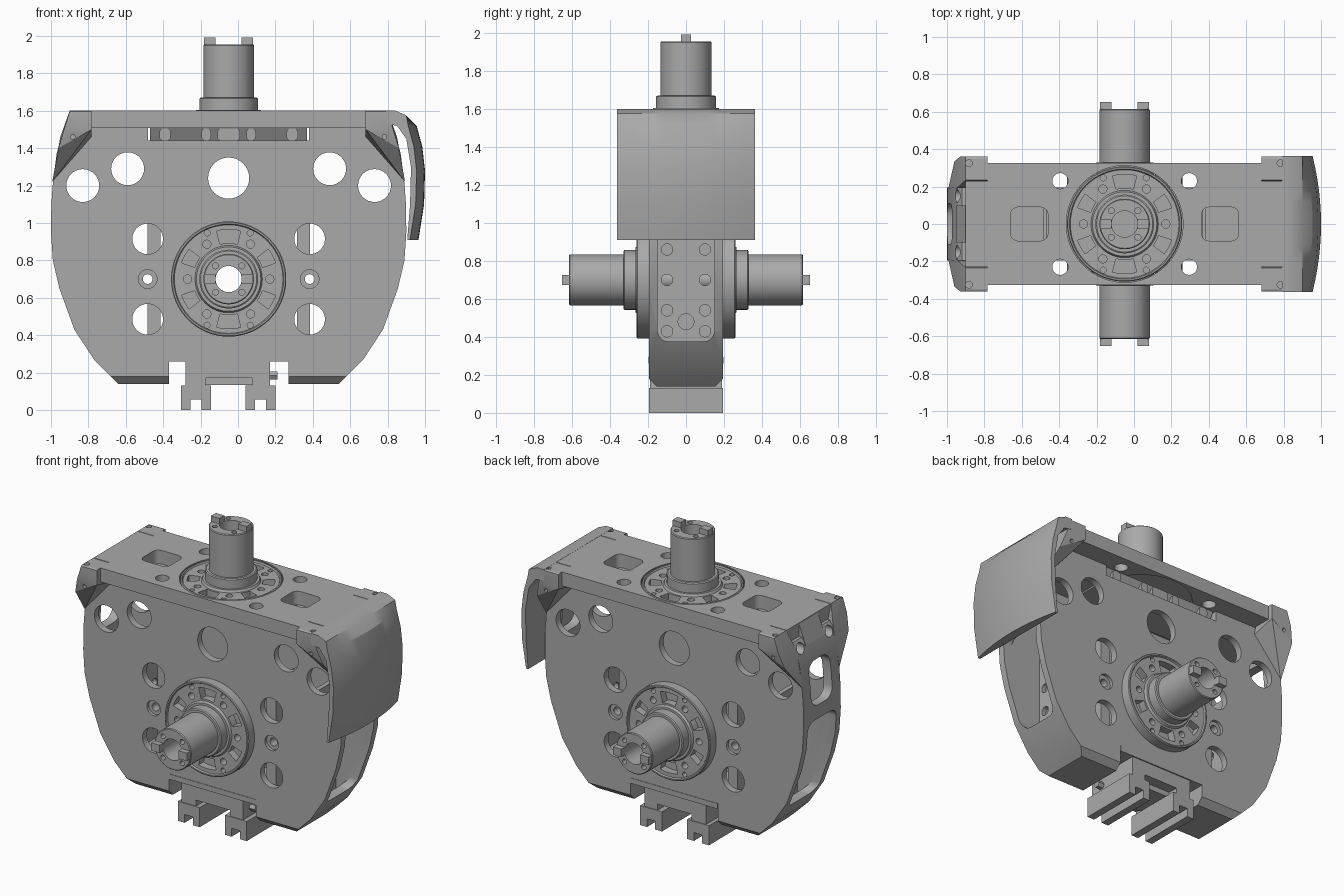
import bpy, bmesh
from math import sin, cos, pi, radians
from mathutils import Matrix

if "Cube" in bpy.data.objects:
    bpy.data.objects.remove(bpy.data.objects["Cube"], do_unlink=True)

CX = -0.05          # symmetry plane of the body
GREY = (0.4, 0.4, 0.4, 1)
mat = bpy.data.materials.new("machined grey")
mat.use_nodes = True
mat.diffuse_color = GREY
mat.node_tree.nodes["Principled BSDF"].inputs["Base Color"].default_value = GREY


def finish(name, bm):
    bmesh.ops.recalc_face_normals(bm, faces=bm.faces)
    me = bpy.data.meshes.new(name)
    bm.to_mesh(me)
    bm.free()
    me.materials.append(mat)
    ob = bpy.data.objects.new(name, me)
    bpy.context.collection.objects.link(ob)
    return ob


def add_loft(bm, rings, closed=False):
    vs = [[bm.verts.new(p) for p in r] for r in rings]
    n = len(vs[0])
    pairs = list(zip(vs, vs[1:])) + ([(vs[-1], vs[0])] if closed else [])
    for a, b in pairs:
        for i in range(n):
            j = (i + 1) % n
            bm.faces.new((a[i], a[j], b[j], b[i]))
    if not closed:
        bm.faces.new(vs[0])
        bm.faces.new(vs[-1])


def at(axis, p, h):
    return {"x": (h, p[0], p[1]), "y": (p[0], h, p[1]), "z": (p[0], p[1], h)}[axis]


def prisms(name, shapes, axis, lo, hi):
    bm = bmesh.new()
    for pts in shapes:
        add_loft(bm, [[at(axis, p, h) for p in pts] for h in (lo, hi)])
    return finish(name, bm)


def hull(name, pts):
    bm = bmesh.new()
    for p in pts:
        bm.verts.new(p)
    bmesh.ops.convex_hull(bm, input=bm.verts)
    return finish(name, bm)


def circle(x, y, r, n=32):
    return [(x + r * cos(2 * pi * i / n), y + r * sin(2 * pi * i / n)) for i in range(n)]


def rect(x0, x1, y0, y1, r=0):
    if not r:
        return [(x0, y0), (x1, y0), (x1, y1), (x0, y1)]
    out = []
    for k, (x, y) in enumerate([(x1 - r, y1 - r), (x0 + r, y1 - r), (x0 + r, y0 + r), (x1 - r, y0 + r)]):
        out += [(x + r * cos(radians(90 * k + a)), y + r * sin(radians(90 * k + a))) for a in range(0, 91, 18)]
    return out


def sector(mid, half, r0, r1):
    angs = [radians(mid + half * t / 3) for t in range(-3, 4)]
    return [(r1 * cos(a), r1 * sin(a)) for a in angs] + [(r0 * cos(a), r0 * sin(a)) for a in reversed(angs)]


def cut(target, *cutters):
    bpy.context.view_layer.objects.active = target
    for c in cutters:
        m = target.modifiers.new("cut", "BOOLEAN")
        m.operation, m.solver, m.object = "DIFFERENCE", "EXACT", c
        bpy.ops.object.modifier_apply(modifier=m.name)
        bpy.data.objects.remove(c, do_unlink=True)


# Hollow body shell
half = [(0.59, 0.14), (0.72, 0.27), (0.825, 0.43), (0.905, 0.65), (0.94, 0.8), (0.95, 0.95),
        (0.948, 1.1), (0.94, 1.21), (0.92, 1.37), (0.89, 1.48), (0.87, 1.51)]
outline = [(CX + x, z) for x, z in half] + [(CX - x, z) for x, z in reversed(half)]
body = prisms("body_shell", [outline], "y", -0.195, 0.195)
bm = bmesh.new()
bm.from_mesh(body.data)
low = [e for e in bm.edges if all(v.co.z < 0.15 for v in e.verts) and abs(e.verts[0].co.x - e.verts[1].co.x) > 0.1]
bmesh.ops.bevel(bm, geom=low, offset=0.04, segments=1, affect="EDGES")
bm.to_mesh(body.data)
bm.free()
inner = [(CX + (x - CX) * 0.935, min(max(z, 0.33), 1.43)) for x, z in outline if z > 0.2 and z < 1.5]
holes = [circle(CX, 1.24, 0.11), circle(CX, 0.7, 0.07)]
for s in (-1, 1):
    holes += [circle(CX + s * x, z, r) for x, z, r in
              [(0.54, 1.29, 0.088), (0.78, 1.2, 0.088), (0.433, 0.915, 0.082), (0.433, 0.485, 0.082), (0.433, 0.7, 0.05)]]
ends = [rect(-0.15, 0.15, 0.375, 0.97, 0.06), rect(-0.11, 0.11, 1.06, 1.35, 0.07),
        circle(-0.15, 1.46, 0.035), circle(0.15, 1.46, 0.035)]
cut(body, prisms("cavity", [inner], "y", -0.15, 0.15),
    prisms("side_holes", holes, "y", -0.3, 0.3),
    prisms("end_windows_a", ends, "x", -1.2, -0.74),
    prisms("end_windows_b", ends, "x", 0.64, 1.2),
    prisms("bottom_notch", [rect(-0.37, 0.27, 0, 0.29)], "y", -0.3, 0.3),
    prisms("top_slot", [rect(-0.48, 0.38, 1.44, 1.6)], "y", -0.3, 0.3))

# Sloped core behind the top slot, with bolt heads
hull("slot_core", [(x, s * y, z) for x in (-0.47, 0.37) for s in (-1, 1) for y, z in [(0.18, 1.509), (0.13, 1.42)]])
prisms("slot_bosses", [rect(CX + x - w, CX + x + w, 1.44, 1.505, 0.02)
                       for x, w in [(0, 0.06), (-0.34, 0.03), (-0.12, 0.025), (0.12, 0.025), (0.34, 0.03)]],
       "y", -0.185, 0.185)

# Internal drum, end panels, struts and bushings
drum = prisms("inner_drum", [circle(CX, 0.7, 0.28, 48)], "y", -0.152, 0.152)
cut(drum, prisms("bore", [circle(CX, 0.7, 0.07)], "y", -0.3, 0.3))
dots = [circle(s * 0.1, z, 0.03, 20) for s in (-1, 1) for z in (0.43, 0.54, 0.7, 0.86)] + [circle(0, 0.48, 0.042, 20)]
for side, s in (("right", -1), ("left", 1)):
    x = CX + s * 0.65
    panel = prisms(side + "_end_panel", [rect(-0.152, 0.152, 0.32, 1.05)], "x", x - 0.015, x + 0.015)
    cut(panel, prisms("panel_holes", dots, "x", x - 0.1, x + 0.1))
    a = CX + s * 0.4
    prisms(side + "_struts", [rect(a - 0.035, a + 0.035, 0.76, 1.05), rect(a - 0.035, a + 0.035, 0.32, 0.64)],
           "y", -0.152, 0.152)
    bush = prisms(side + "_bushing", [circle(CX + s * 0.433, 0.7, 0.05)], "y", -0.175, 0.175)
    cut(bush, prisms("bush_bore", [circle(CX + s * 0.433, 0.7, 0.026)], "y", -0.3, 0.3))

# Top plate with pockets, holes and a seat for the flange
quarter = [(0.85, 0.23), (0.733, 0.23), (0.733, 0.325)]
plate_pts = []
for sx, sy in ((1, 1), (-1, 1), (-1, -1), (1, -1)):
    q = [(CX + sx * x, sy * y) for x, y in quarter]
    plate_pts += q if sx * sy > 0 else q[::-1]
plate = prisms("top_plate", [plate_pts], "z", 1.508, 1.6)
cuts = [circle(CX, 0, 0.312, 64)]
for s in (-1, 1):
    cuts.append(rect(CX + s * 0.51 - 0.1, CX + s * 0.51 + 0.1, -0.09, 0.09, 0.04))
    cuts += [circle(CX + s * 0.345, t * 0.23, 0.042) for t in (-1, 1)]
cut(plate, prisms("plate_cuts", cuts, "z", 1.4, 1.7))

# Tapered corner ears
for side, s in (("right", -1), ("left", 1)):
    for end, t in (("front", -1), ("back", 1)):
        pts = [(0.85, 0.36, 1.595), (0.733, 0.36, 1.595), (0.733, 0.36, 1.5), (0.88, 0.36, 1.5), (0.91, 0.335, 1.4),
               (0.733, 0.235, 1.6), (0.85, 0.235, 1.6), (0.85, 0.35, 1.6), (0.733, 0.35, 1.6),
               (0.733, 0.19, 1.46), (0.9, 0.19, 1.46), (0.943, 0.19, 1.22)]
        ear = hull(f"{end}_{side}_ear", [(CX + s * x, t * y, z) for x, y, z in pts])
        cut(ear, prisms("screw", [circle(CX + s * 0.833, t * 0.325, 0.018, 16)], "z", 1.54, 1.7),
            prisms("screw", [circle(CX + s * 0.833, 1.46, 0.012, 16)], "y", t * 0.3, t * 0.4))
    # cross wall closing the end between the ears
    hull(side + "_end_cap", [(CX + s * x, y, z) for y in (-0.1, 0.1)
                             for x, z in [(0.8, 1.59), (0.85, 1.59), (0.9, 1.46), (0.8, 1.46)]])

# Curved shield over the left end
shield = [(0.79, 1.601), (0.84, 1.601), (0.9, 1.575), (0.955, 1.52), (0.985, 1.41), (1, 1.28), (0.995, 1.1), (0.965, 0.91),
          (0.905, 0.91), (0.92, 1.1), (0.925, 1.3), (0.9, 1.45), (0.85, 1.52), (0.79, 1.53)]
bm = bmesh.new()
add_loft(bm, [[(x - (0.045 * (k / 6) ** 2 if x > 0.94 else 0), 0.363 * k / 6, z) for x, z in shield] for k in range(-6, 7)])
finish("shield", bm)

# Rotary joint: flange, collar and hollow hub, turned about local z
prof = [(0.07, -0.07), (0.308, -0.07), (0.308, -0.005), (0.303, 0), (0.295, 0), (0.29, -0.01), (0.18, -0.01),
        (0.172, 0.005), (0.157, 0.005), (0.157, 0.065), (0.15, 0.07), (0.135, 0.07), (0.135, 0.35), (0.13, 0.355),
        (0.07, 0.355)]
bm = bmesh.new()
N = 64
add_loft(bm, [[(r * cos(2 * pi * i / N), r * sin(2 * pi * i / N), h) for r, h in prof] for i in range(N)], closed=True)
joint = finish("top_joint", bm)
pockets = [sector(a, 14, 0.192, 0.265) for a in (90, 270)] + [sector(a, 9, 0.192, 0.265) for a in (28, 152, 208, 332)]
pockets += [circle(0.22 * cos(radians(a)), 0.22 * sin(radians(a)), 0.022, 16) for a in (0, 58, 122, 180, 238, 302)]
pockets += [circle(0.272 * cos(radians(a)), 0.272 * sin(radians(a)), 0.016, 16) for a in (65, 115, 245, 295)]
bolts = [circle(0.1 * cos(radians(a)), 0.1 * sin(radians(a)), 0.016, 16) for a in (45, 135, 225, 315)]
cut(joint, prisms("pockets", pockets, "z", -0.06, 0.03), prisms("bolts", bolts, "z", 0.31, 0.4))
tabs = prisms("top_joint_tabs", [rect(s * 0.1 - 0.031, s * 0.1 + 0.031, -0.026, 0.026) for s in (-1, 1)], "z", 0.33, 0.392)
for part in (joint, tabs):
    for name, y, ang in (("front", -0.26, 90), ("back", 0.26, -90)):
        ob = bpy.data.objects.new(part.name.replace("top", name), part.data)
        bpy.context.collection.objects.link(ob)
        ob.matrix_world = Matrix.Translation((CX, y, 0.7)) @ Matrix.Rotation(radians(ang), 4, "X")
    part.matrix_world = Matrix.Translation((CX, 0, 1.6))

# Bottom connector with two notched feet
prisms("connector_plate", [rect(-0.37, 0.27, 0.26, 0.295)], "y", -0.198, 0.198)
prisms("connector_block", [[(-0.28, 0.27), (-0.28, 0.13), (-0.175, 0.13), (-0.175, 0.17), (0.075, 0.17),
                            (0.075, 0.13), (0.17, 0.13), (0.17, 0.27)]], "y", -0.19, 0.19)
prisms("connector_web", [rect(-0.18, 0.08, 0.135, 0.18)], "y", -0.12, 0.12)
for name, x in (("right_foot", CX - 0.175), ("left_foot", CX + 0.17)):
    u = [(0.08, 0), (0.08, 0.13), (-0.08, 0.13), (-0.08, 0), (-0.03, 0), (-0.03, 0.055), (0.03, 0.055), (0.03, 0)]
    prisms(name, [[(x + a, b) for a, b in u]], "y", -0.195, 0.195)
prisms("connector_bolt", [circle(-0.1, 0.185, 0.025, 6)], "x", 0.16, 0.21)

# Smooth shading with sharp edges kept
for ob in bpy.context.collection.objects:
    if ob.type == "MESH" and ob.data.materials and ob.data.materials[0] == mat:
        bpy.context.view_layer.objects.active = ob
        ob.select_set(True)
bpy.ops.object.shade_smooth_by_angle(angle=radians(25))
